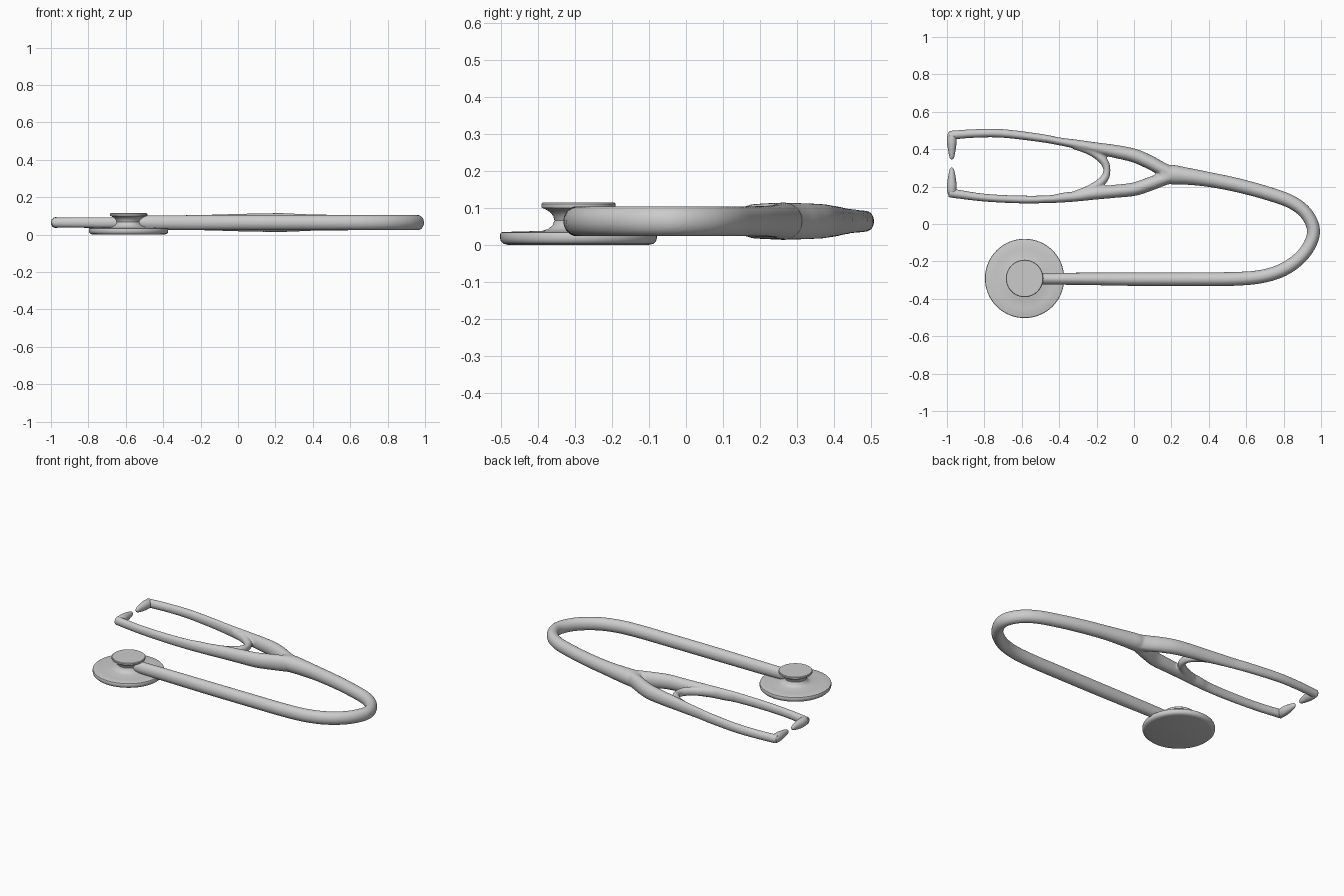
import bpy, bmesh, math
from mathutils import Vector

ZC = 0.064


def make_object(name, bm):
    bmesh.ops.recalc_face_normals(bm, faces=bm.faces)
    me = bpy.data.meshes.new(name)
    bm.to_mesh(me)
    bm.free()
    ob = bpy.data.objects.new(name, me)
    bpy.context.collection.objects.link(ob)
    for p in me.polygons:
        p.use_smooth = True
    return ob


def spline(pts, n=8):
    # Catmull-Rom through (x, y, in-plane radius, z radius)
    p = [Vector(q) for q in pts]
    p = [2 * p[0] - p[1]] + p + [2 * p[-1] - p[-2]]
    out = []
    for i in range(1, len(p) - 2):
        a, b, c, d = p[i - 1:i + 3]
        for k in range(n):
            t = k / n
            out.append(0.5 * (2 * b + (c - a) * t + (2 * a - 5 * b + 4 * c - d) * t * t
                              + (3 * b - a - 3 * c + d) * t ** 3))
    return out + [p[-2]]


def sweep(bm, pts, sides=24):
    path = spline(pts)
    rings = []
    for i, q in enumerate(path):
        a, b = path[max(i - 1, 0)], path[min(i + 1, len(path) - 1)]
        t = Vector((b[0] - a[0], b[1] - a[1])).normalized()
        ring = []
        for k in range(sides):
            w = 2 * math.pi * k / sides
            u = q[2] * math.cos(w)
            ring.append(bm.verts.new((q[0] - t.y * u, q[1] + t.x * u, ZC + q[3] * math.sin(w))))
        rings.append(ring)
    for r, s in zip(rings, rings[1:]):
        for k in range(sides):
            j = (k + 1) % sides
            bm.faces.new((r[k], r[j], s[j], s[k]))
    bm.faces.new(rings[0])
    bm.faces.new(rings[-1])


# Tubing, yoke and binaural arms, blended into one skin
bm = bmesh.new()
sweep(bm, [(-0.56, -0.293, .031, .038), (-0.3, -0.293, .033, .040), (0, -0.295, .036, .041),
           (0.3, -0.295, .037, .041), (0.55, -0.293, .037, .041), (0.7, -0.277, .036, .041),
           (0.82, -0.232, .036, .041), (0.915, -0.15, .035, .041), (0.96, -0.045, .035, .041),
           (0.925, 0.05, .035, .041), (0.84, 0.118, .036, .041), (0.7, 0.168, .037, .041),
           (0.55, 0.208, .038, .042), (0.4, 0.238, .040, .044), (0.28, 0.256, .046, .049),
           (0.2, 0.264, .052, .051), (0.14, 0.268, .035, .045)])
sweep(bm, [(0.2, 0.272, .034, .050), (0.14, 0.300, .036, .050), (0.08, 0.332, .037, .049),
           (0, 0.366, .037, .047), (-0.1, 0.388, .035, .044), (-0.2, 0.406, .030, .041),
           (-0.3, 0.425, .025, .037), (-0.4, 0.442, .021, .034), (-0.5, 0.460, .022, .032),
           (-0.7, 0.484, .023, .029), (-0.85, 0.484, .023, .028), (-0.99, 0.474, .024, .027)])
sweep(bm, [(0.2, 0.254, .034, .050), (0.14, 0.234, .036, .050), (0.08, 0.212, .037, .049),
           (0, 0.186, .036, .047), (-0.1, 0.175, .035, .044), (-0.2, 0.165, .034, .041),
           (-0.3, 0.149, .028, .037), (-0.38, 0.141, .026, .035), (-0.45, 0.133, .021, .033),
           (-0.6, 0.131, .021, .030), (-0.8, 0.141, .021, .028), (-0.99, 0.167, .025, .027)])
# Spring bridge between the arms
sweep(bm, [(-0.32, 0.418, .018, .028), (-0.23, 0.388, .022, .028), (-0.165, 0.34, .023, .027),
           (-0.145, 0.287, .019, .025), (-0.165, 0.235, .023, .027), (-0.23, 0.19, .022, .028),
           (-0.32, 0.157, .018, .028)])
body = make_object("tubing_and_arms", bm)
rm = body.modifiers.new("blend", 'REMESH')
rm.mode = 'VOXEL'
rm.voxel_size = 0.006
rm.use_smooth_shade = True
sm = body.modifiers.new("soften", 'SMOOTH')
sm.factor = 0.5
sm.iterations = 6

# Ear tips: (distance from arm, in-plane radius, z radius)
tip = [(0, .020, .022), (.02, .025, .028), (.05, .026, .029), (.08, .022, .026),
       (.11, .017, .021), (.135, .011, .014), (.143, .003, .005)]
for name, y0, s in (("upper_ear_tip", 0.488, -1), ("lower_ear_tip", 0.158, 1)):
    bm = bmesh.new()
    sweep(bm, [(-0.974, y0 + s * d, r, rz) for d, r, rz in tip])
    make_object(name, bm)

# Chest piece: diaphragm, waisted neck and small bell turned on one axis
profile = [(0, 0), (.19, 0), (.203, .003), (.210, .010), (.212, .018), (.212, .028),
           (.210, .033), (.204, .035), (.16, .036), (.098, .038), (.082, .043), (.070, .053),
           (.065, .066), (.068, .078), (.077, .089), (.092, .098), (.099, .100),
           (.100, .103), (.100, .111), (.097, .114), (0, .114)]
bm = bmesh.new()
vs = [bm.verts.new((r, 0, z)) for r, z in profile]
es = [bm.edges.new(e) for e in zip(vs, vs[1:])]
bmesh.ops.spin(bm, geom=vs + es, cent=(0, 0, 0), axis=(0, 0, 1), angle=2 * math.pi, steps=64)
bmesh.ops.remove_doubles(bm, verts=bm.verts, dist=0.0001)
chest = make_object("chest_piece", bm)
chest.location = (-0.585, -0.291, 0)
bpy.context.view_layer.objects.active = chest
chest.select_set(True)
bpy.ops.object.shade_smooth_by_angle(angle=math.radians(35))
